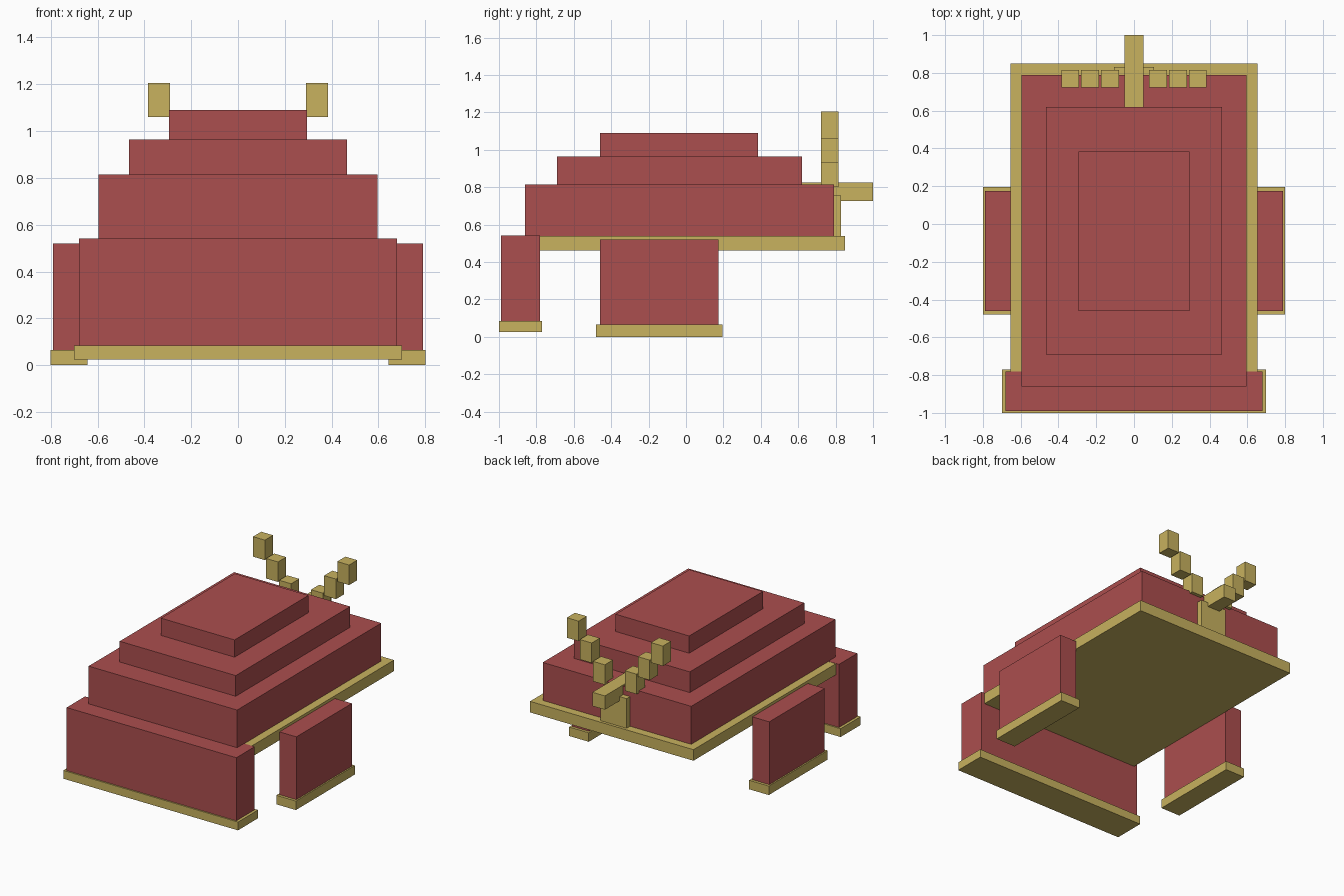
import bpy
import bmesh
from mathutils import Matrix, Vector

cube = bpy.data.objects.get("Cube")
if cube:
    bpy.data.objects.remove(cube, do_unlink=True)


def material(name, rgb):
    mat = bpy.data.materials.new(name)
    mat.use_nodes = True
    mat.diffuse_color = (*rgb, 1)
    mat.node_tree.nodes["Principled BSDF"].inputs["Base Color"].default_value = (*rgb, 1)
    return mat


red = material("brick red", (0.41, 0.077, 0.077))
gold = material("dull gold", (0.578, 0.445, 0.114))


def box(name, mat, x, y, z):
    """Axis-aligned box from (low, high) ranges."""
    low, high = Vector((x[0], y[0], z[0])), Vector((x[1], y[1], z[1]))
    bm = bmesh.new()
    bmesh.ops.create_cube(bm, size=1, matrix=Matrix.Translation((low + high) / 2)
                          @ Matrix.Diagonal((*(high - low), 1)))
    mesh = bpy.data.meshes.new(name)
    bm.to_mesh(mesh)
    bm.free()
    mesh.materials.append(mat)
    obj = bpy.data.objects.new(name, mesh)
    bpy.context.collection.objects.link(obj)


def centred(name, mat, half, y, z):
    box(name, mat, (-half, half), y, z)


def pair(name, mat, x, y, z):
    box("left_" + name, mat, x, y, z)
    box("right_" + name, mat, (-x[1], -x[0]), y, z)


# Base plate and stepped body
centred("base_plate", gold, 0.655, (-0.92, 0.85), (0.46, 0.54))
centred("lower_tier", red, 0.595, (-0.86, 0.79), (0.54, 0.815))
centred("middle_tier", red, 0.465, (-0.69, 0.62), (0.815, 0.965))
centred("top_tier", red, 0.295, (-0.46, 0.385), (0.965, 1.09))

# Front skirt and its foot
centred("front_skirt", red, 0.68, (-0.99, -0.78), (0.085, 0.542))
centred("front_foot", gold, 0.70, (-1.0, -0.77), (0.025, 0.085))

# Side skirts and their feet
pair("side_skirt", red, (0.655, 0.79), (-0.46, 0.175), (0.065, 0.52))
pair("side_foot", gold, (0.643, 0.80), (-0.48, 0.195), (0.0, 0.065))

# Rear bracket and bar
centred("rear_bracket", gold, 0.105, (0.77, 0.83), (0.54, 0.755))
centred("rear_bar", gold, 0.05, (0.62, 1.0), (0.725, 0.825))

# Rising blocks on each side of the bar
for i in range(3):
    x = 0.08 + 0.105 * i
    z = 0.80 + 0.13 * i
    pair("rising_block_" + str(i + 1), gold, (x, x + 0.095), (0.722, 0.815), (z, z + 0.145))
